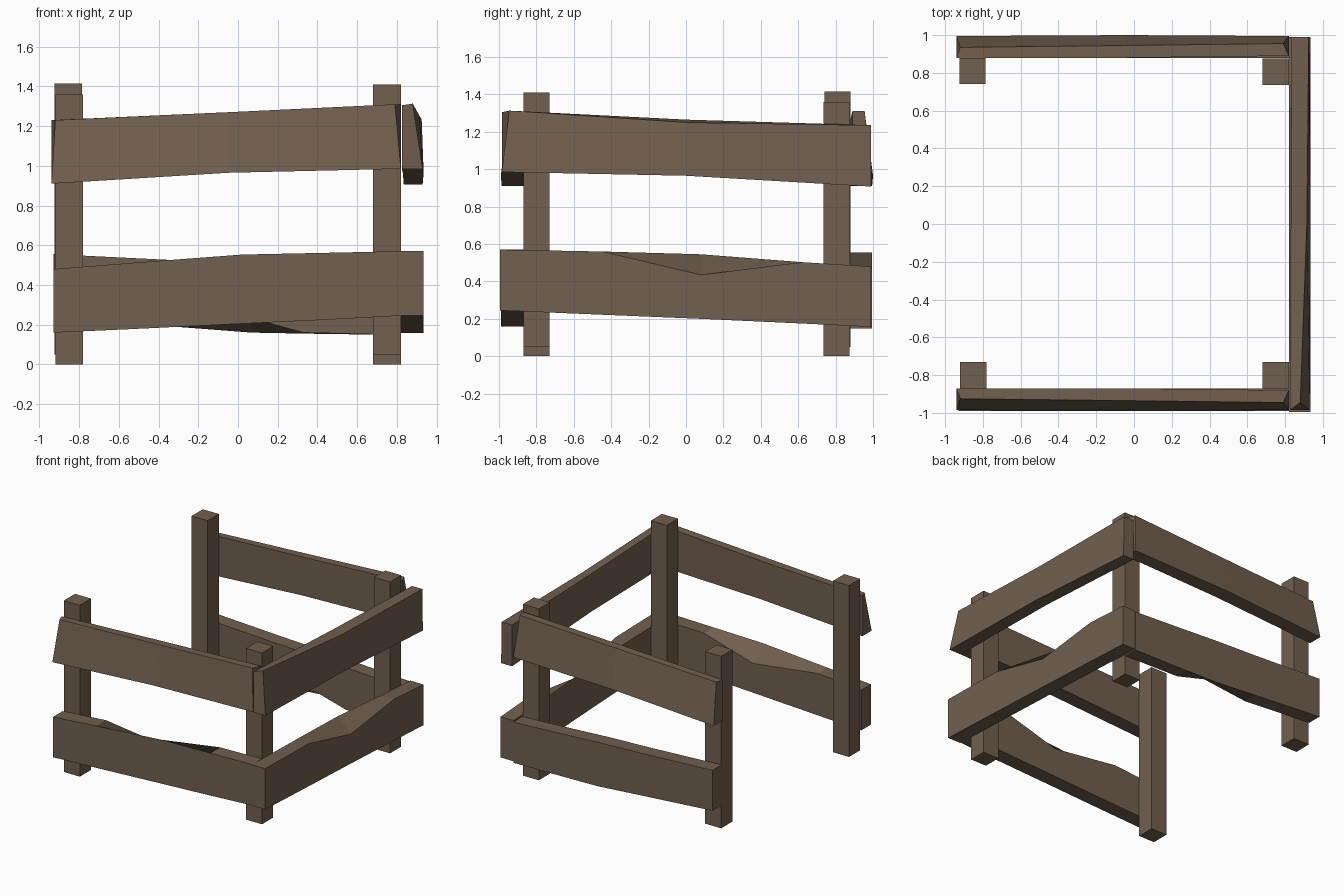
import bpy, bmesh

wood = bpy.data.materials.new("weathered brown wood")
wood.diffuse_color = (0.165, 0.115, 0.077, 1)


def finish(name, bm):
    bmesh.ops.recalc_face_normals(bm, faces=bm.faces)
    me = bpy.data.meshes.new(name)
    bm.to_mesh(me)
    bm.free()
    me.materials.append(wood)
    ob = bpy.data.objects.new(name, me)
    bpy.context.collection.objects.link(ob)
    return ob


def post(name, x, y, z0, z1, w=0.14):
    bm = bmesh.new()
    bmesh.ops.create_cube(bm, size=1)
    for v in bm.verts:
        v.co = (x + v.co.x * w, y + v.co.y * w, z0 + (v.co.z + 0.5) * (z1 - z0))
    finish(name, bm)


def board(name, place, stations):
    """Each station: run, bottom z, top z, inner/outer offset, outer top offset,
    then shifts (outer top run, outer top z, inner top z, inner bottom z)."""
    bm = bmesh.new()
    rings = []
    for s, zb, zt, oi, oo, ot, ds, dzo, dzi, dzb in stations:
        pts = [(s, oi, zb + dzb), (s, oo, zb), (s + ds, ot, zt + dzo), (s, oi, zt + dzi)]
        rings.append([bm.verts.new(place(*p)) for p in pts])
    for a, b in zip(rings, rings[1:]):
        for i in range(4):
            j = (i + 1) % 4
            bm.faces.new((a[i], a[j], b[j], b[i]))
    bm.faces.new(rings[0])
    bm.faces.new(rings[-1][::-1])
    finish(name, bm)


def front(s, o, z): return (s, -o, z)
def back(s, o, z): return (s, o, z)
def right(s, o, z): return (o, s, z)


# corner posts, alternately set higher and lower
post("front_left_post", -0.85, -0.80, 0.0, 1.36)
post("front_right_post", 0.75, -0.80, 0.05, 1.41)
post("back_right_post", 0.75, 0.805, 0.0, 1.36)
post("back_left_post", -0.855, 0.81, 0.05, 1.415)

# upper boards: bent, with the outer top edge worn inward
for name, place, d in (("front_upper_board", front, 0), ("back_upper_board", back, 0.01)):
    board(name, place, [
        (-0.94, 0.91, 1.23, 0.87 + d, 0.985 + d, 0.925 + d, 0.02, 0, 0, 0),
        (-0.05, 0.965, 1.27, 0.87 + d, 0.99 + d, 0.935 + d, 0, 0, 0, 0),
        (0.82, 0.985, 1.31, 0.88 + d, 0.985 + d, 0.945 + d, -0.03, 0, 0, 0)])
board("right_upper_board", right, [
    (-0.985, 0.985, 1.305, 0.825, 0.93, 0.88, 0.04, 0.008, 0, 0),
    (0.0, 0.965, 1.25, 0.83, 0.935, 0.915, 0, 0, 0.015, 0),
    (0.99, 0.907, 1.235, 0.835, 0.93, 0.925, 0, 0, 0, 0)])

# lower boards: bent, each with one chipped edge
board("front_lower_board", front, [
    (-0.93, 0.16, 0.48, 0.87, 0.99, 0.99, 0, 0, 0, 0),
    (-0.55, 0.177, 0.51, 0.87, 0.99, 0.99, 0, 0, 0, 0),
    (0.02, 0.205, 0.553, 0.87, 0.99, 0.99, 0, 0, -0.115, 0),
    (0.45, 0.225, 0.562, 0.87, 0.99, 0.99, 0, 0, 0, 0),
    (0.82, 0.245, 0.57, 0.87, 0.99, 0.99, 0, 0, 0, 0)])
board("right_lower_board", right, [
    (-0.995, 0.245, 0.57, 0.82, 0.935, 0.935, 0, 0, 0, 0),
    (-0.45, 0.222, 0.56, 0.82, 0.935, 0.935, 0, 0, 0, 0),
    (0.08, 0.2, 0.545, 0.82, 0.935, 0.935, 0, -0.11, 0, 0),
    (0.62, 0.175, 0.503, 0.82, 0.935, 0.935, 0, 0, 0, 0),
    (0.99, 0.157, 0.48, 0.82, 0.935, 0.935, 0, 0, 0, 0)])
board("back_lower_board", back, [
    (-0.93, 0.235, 0.555, 0.88, 0.995, 0.995, 0, 0, 0, 0),
    (-0.32, 0.19, 0.525, 0.88, 0.995, 0.995, 0, 0, 0, 0),
    (0.07, 0.16, 0.51, 0.88, 0.995, 0.995, 0, 0, 0, 0.07),
    (0.33, 0.155, 0.495, 0.88, 0.995, 0.995, 0, 0, 0, 0.005),
    (0.82, 0.148, 0.47, 0.88, 0.995, 0.995, 0, 0, 0, 0)])
